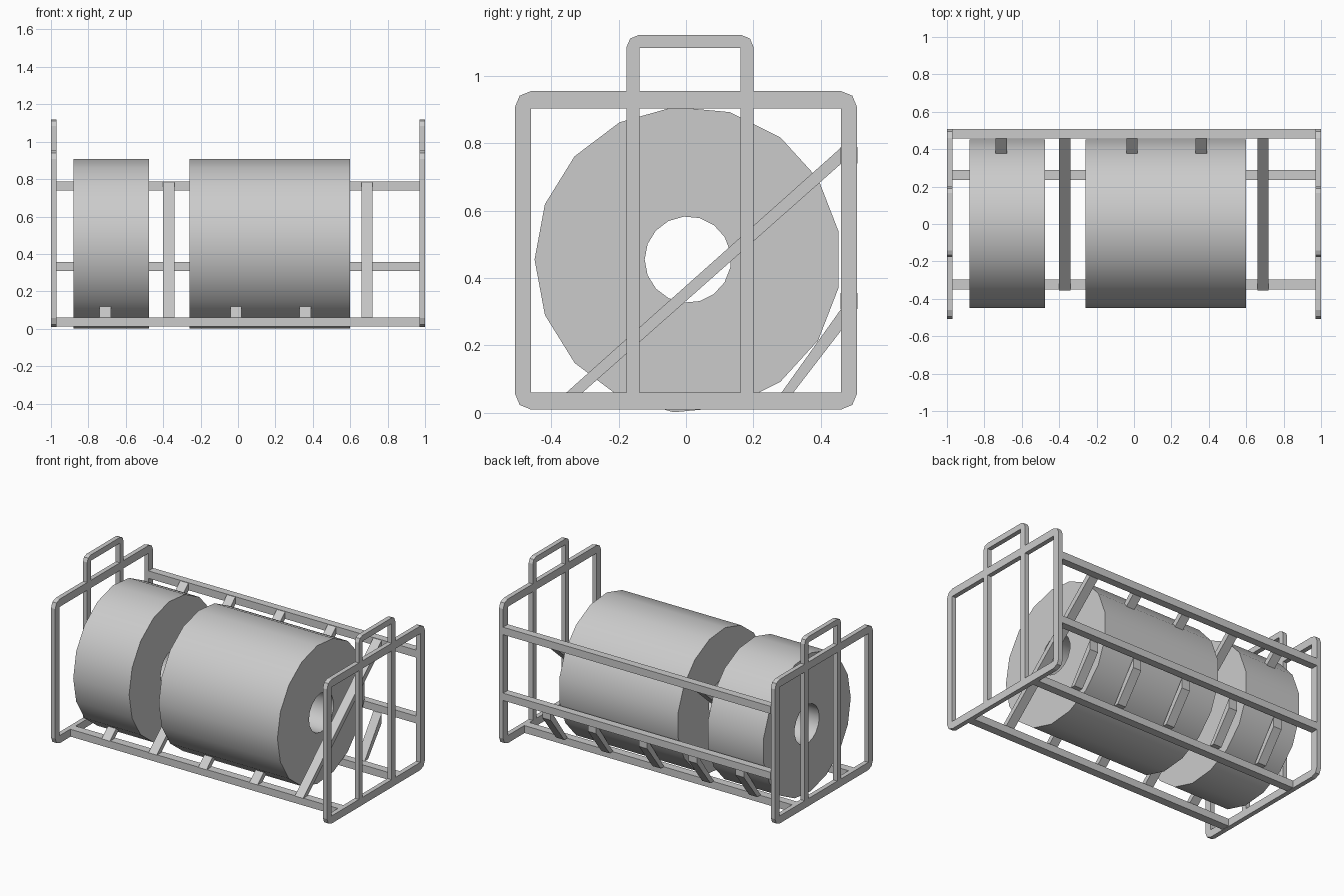
import bpy, bmesh, math

if "Cube" in bpy.data.objects:
    bpy.data.objects.remove(bpy.data.objects["Cube"], do_unlink=True)

# Single painted-metal grey
grey = bpy.data.materials.new("light_grey")
grey.use_nodes = True
colour = (0.6, 0.6, 0.6, 1)
grey.diffuse_color = colour
grey.node_tree.nodes["Principled BSDF"].inputs["Base Color"].default_value = colour


def extrude_profile(name, loops, x0, x1, smooth=False):
    """Fill closed (y, z) loops, inner loops being holes, and extrude along x."""
    bm = bmesh.new()
    edges = []
    for loop in loops:
        verts = [bm.verts.new((x0, y, z)) for y, z in loop]
        edges += [bm.edges.new((v, verts[i - 1])) for i, v in enumerate(verts)]
    bmesh.ops.triangle_fill(bm, edges=edges, use_beauty=True, normal=(1, 0, 0))
    bmesh.ops.dissolve_limit(bm, angle_limit=0.01, verts=bm.verts[:], edges=bm.edges[:])
    geom = bmesh.ops.extrude_face_region(bm, geom=bm.faces[:], use_keep_orig=True)["geom"]
    moved = [g for g in geom if isinstance(g, bmesh.types.BMVert)]
    bmesh.ops.translate(bm, verts=moved, vec=(x1 - x0, 0, 0))
    bmesh.ops.recalc_face_normals(bm, faces=bm.faces[:])
    mesh = bpy.data.meshes.new(name)
    bm.to_mesh(mesh)
    bm.free()
    mesh.materials.append(grey)
    obj = bpy.data.objects.new(name, mesh)
    bpy.context.collection.objects.link(obj)
    if smooth:
        bpy.ops.object.select_all(action='DESELECT')
        obj.select_set(True)
        bpy.context.view_layer.objects.active = obj
        bpy.ops.object.shade_smooth_by_angle(angle=math.radians(30))
    return obj


def rect(y0, y1, z0, z1):
    return [(y0, z0), (y1, z0), (y1, z1), (y0, z1)]


def rounded(corners, r):
    """Three-point rounded corners; each corner is (y, z, sign_y, sign_z, start angle)."""
    points = []
    for y, z, sy, sz, start in corners:
        for step in range(3):
            a = math.radians(start + 45 * step)
            points.append((y - sy * r + r * math.cos(a), z - sz * r + r * math.sin(a)))
    return points


def ring(radius, sides=17, cy=0.0055, cz=0.4545):
    return [(cy - radius * math.cos(i * math.tau / sides),
             cz + radius * math.sin(i * math.tau / sides)) for i in range(sides)]


# Hollow rolls
for name, x0, x1 in (("small_roll", -0.88, -0.475), ("large_roll", -0.26, 0.60)):
    extrude_profile(name, [ring(0.4545), ring(0.128)], x0, x1, smooth=True)

# End frames with legs and raised handles
OUT, LOW, HIGH = 0.507, 0.01, 0.954
frame_outline = rounded([(OUT, HIGH, 1, 1, 0), (-OUT, HIGH, -1, 1, 90),
                         (-OUT, LOW, -1, -1, 180), (OUT, LOW, 1, -1, 270)], 0.047)
frame_opening = rect(-0.46, 0.459, 0.06, 0.903)
H0, H1, BAR, TOP = -0.176, 0.2, 0.038, 1.12
handle = rounded([(H1, TOP, 1, 1, 0), (H0, TOP, -1, 1, 90)], 0.035)
handle += [(H0, HIGH), (H0 + BAR, HIGH), (H0 + BAR, TOP - BAR),
           (H1 - BAR, TOP - BAR), (H1 - BAR, HIGH), (H1, HIGH)]
for side, x0 in (("right", -1.0), ("left", 0.97)):
    x1 = x0 + 0.03
    extrude_profile(side + "_end_frame", [frame_outline, frame_opening], x0, x1)
    extrude_profile(side + "_handle", [handle], x0, x1)
    for part, y in (("front", H0), ("back", H1 - BAR)):
        extrude_profile(f"{side}_{part}_upright", [rect(y, y + BAR, 0.06, 0.903)], x0, x1)

# Long rails joining the ends
for name, section in (("upper_back_rail", rect(0.458, 0.508, 0.739, 0.788)),
                      ("lower_back_rail", rect(0.458, 0.508, 0.308, 0.356)),
                      ("front_bottom_rail", rect(-0.351, -0.296, 0.012, 0.06)),
                      ("back_bottom_rail", rect(0.235, 0.288, 0.012, 0.06))):
    extrude_profile(name, [section], -0.97, 0.97)

# Sloping braces between the bottom and back rails
long_brace = [(-0.355, 0.06), (-0.307, 0.06), (0.459, 0.738), (0.459, 0.786)]
short_brace = [(0.283, 0.06), (0.318, 0.06), (0.459, 0.243), (0.459, 0.307)]
for i, x in enumerate((-0.71, -0.37, -0.01, 0.36, 0.69)):
    extrude_profile(f"long_brace_{i + 1}", [long_brace], x - 0.03, x + 0.03)
    extrude_profile(f"short_brace_{i + 1}", [short_brace], x - 0.03, x + 0.03)
